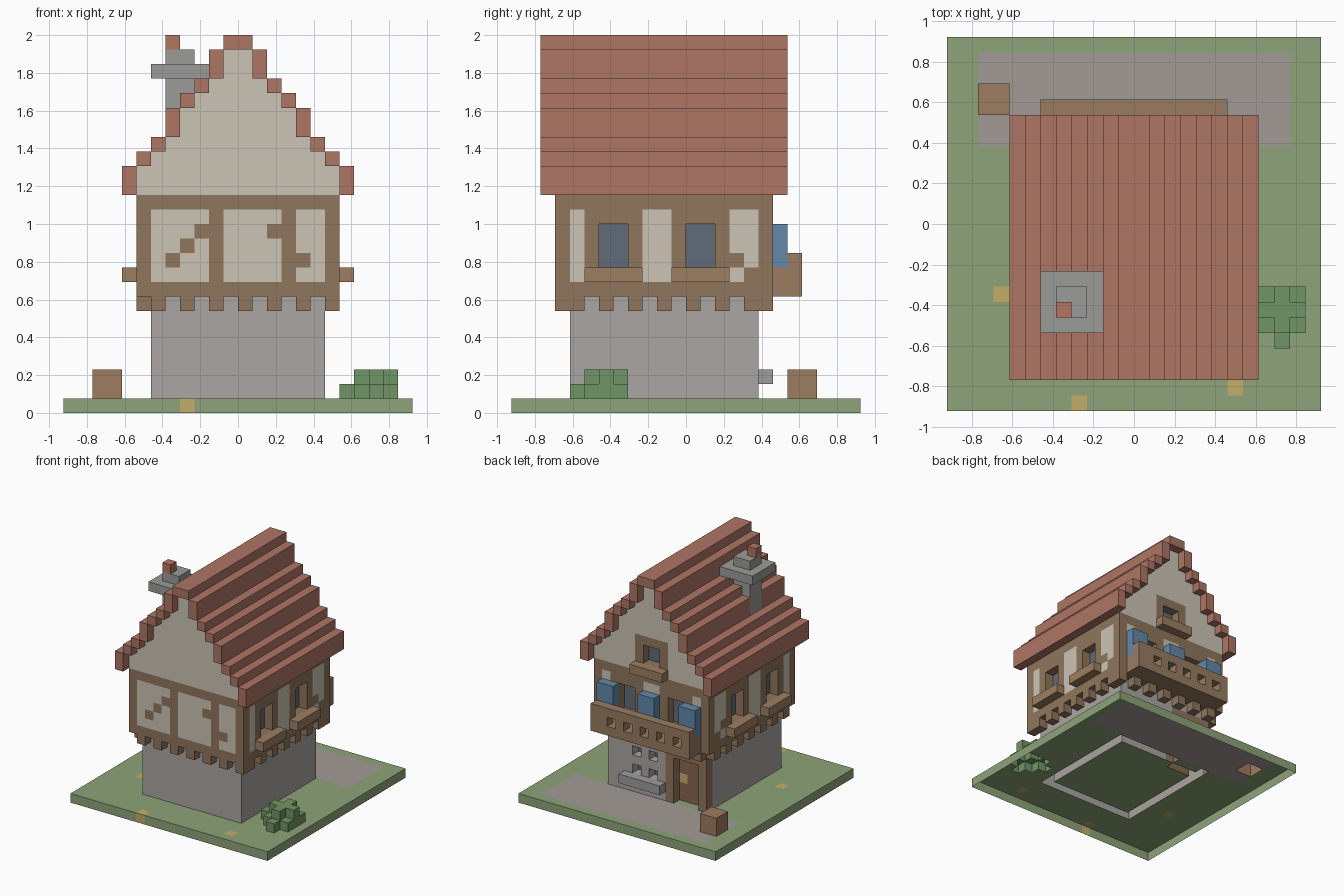
import bpy, bmesh
from mathutils import Vector

if "Cube" in bpy.data.objects:
    bpy.data.objects.remove(bpy.data.objects["Cube"])

V = 1 / 13          # one block
cells = {}          # block position -> part name

COLORS = {
    "ground": (.27, .37, .19), "path": (.36, .33, .31), "flowers": (.55, .42, .14),
    "stone_walls": (.40, .38, .36), "stone_window_sill": (.34, .34, .34),
    "timber_frame": (.28, .18, .11), "plaster_walls": (.60, .56, .46),
    "window_sills": (.34, .21, .12), "window_glass": (.12, .15, .19),
    "shutters": (.12, .25, .40), "balcony": (.32, .20, .12), "door": (.24, .14, .08),
    "door_knob": (.60, .42, .15), "roof": (.42, .18, .13), "chimney": (.33, .33, .32),
    "chimney_pot": (.45, .18, .12), "barrel": (.34, .20, .12), "bush": (.16, .30, .13),
}


def box(part, x0, x1, y0, y1, z0, z1):
    """Fill a block range; part None clears it."""
    for x in range(x0, x1):
        for y in range(y0, y1):
            for z in range(z0, z1):
                if part:
                    cells[x, y, z] = part
                else:
                    cells.pop((x, y, z), None)


def shell(part, x0, x1, y0, y1, z0, z1):
    """Four walls, one block thick."""
    box(part, x0, x1, y0, y0 + 1, z0, z1)
    box(part, x0, x1, y1 - 1, y1, z0, z1)
    box(part, x0, x0 + 1, y0, y1, z0, z1)
    box(part, x1 - 1, x1, y0, y1, z0, z1)


# Ground, path, flowers
box("ground", -12, 12, -12, 12, 0, 1)
box("path", -10, 10, 5, 11, 0, 1)
for x, y in ((-9, -5), (-4, -12), (6, -11)):
    box("flowers", x, x + 1, y, y + 1, 0, 1)

# Stone ground floor
shell("stone_walls", -6, 6, -8, 5, 1, 8)

# Barred stone window and its sill
for x in (0, 2):
    for z in (3, 5):
        box(None, x, x + 1, 4, 5, z, z + 1)
box("window_glass", -1, 4, 3, 4, 2, 7)
box("stone_window_sill", -1, 4, 5, 6, 2, 3)

# Door in a timber frame at the corner
box("timber_frame", -6, -1, 4, 5, 1, 7)
box(None, -5, -2, 4, 5, 1, 6)
box("door", -5, -2, 3, 4, 1, 6)
box("door_knob", -3, -2, 3, 4, 3, 4)

# Upper floor: plaster between beams and posts
shell("plaster_walls", -7, 7, -9, 6, 9, 14)
shell("timber_frame", -7, 7, -9, 6, 8, 9)
shell("timber_frame", -7, 7, -9, 6, 14, 15)
for x in (-7, 6):
    for y in (-9, 5):
        box("timber_frame", x, x + 1, y, y + 1, 8, 15)

# Joist ends under the overhang
for x in range(-6, 7, 2):
    for y in (-9, 5):
        box("timber_frame", x, x + 1, y, y + 1, 7, 8)
for y in range(-8, 5, 2):
    for x in (-7, 6):
        box("timber_frame", x, x + 1, y, y + 1, 7, 8)

# Front posts and stepped braces
for x in (-2, 3):
    box("timber_frame", x, x + 1, -9, -8, 9, 14)
for x, z in ((-3, 12), (-4, 11), (-5, 10), (2, 12), (4, 10)):
    box("timber_frame", x, x + 1, -9, -8, z, z + 1)

# Side windows with frames, recessed glass and sills
for wall, inner, sill in ((6, 5, 7), (-7, -6, -8)):
    for y in (-7, -1):
        box("timber_frame", wall, wall + 1, y, y + 4, 9, 14)
        box(None, wall, wall + 1, y + 1, y + 3, 10, 13)
        box("window_glass", inner, inner + 1, y + 1, y + 3, 10, 13)
        box("window_sills", sill, sill + 1, y, y + 4, 9, 10)
    box("timber_frame", wall, wall + 1, 3, 4, 10, 11)
    box("timber_frame", wall, wall + 1, 4, 5, 9, 10)

# Back windows and shutters
for x in (-4, 2):
    box("timber_frame", x - 1, x + 3, 5, 6, 9, 14)
    box(None, x, x + 2, 5, 6, 10, 13)
    box("window_glass", x, x + 2, 4, 5, 10, 13)
for x in (-6, -1, 4):
    box("shutters", x, x + 2, 6, 7, 10, 13)

# Balcony with pierced railing
box("balcony", -6, 6, 6, 8, 8, 9)
box("balcony", -6, 6, 7, 8, 9, 11)
for x in (-6, 5):
    box("balcony", x, x + 1, 6, 7, 9, 10)
for x in range(-5, 5, 2):
    box(None, x, x + 1, 7, 8, 9, 10)

# Stepped roof and the gables beneath it: (half width, bottom, top)
for c, z0, z1 in ((7, 15, 17), (6, 17, 18), (5, 18, 19), (4, 19, 21),
                  (3, 21, 22), (2, 22, 23), (1, 23, 25), (0, 25, 26)):
    for x in (c, -c - 1):
        box("roof", x, x + 1, -10, 7, z0, z1)
    for y in (-9, 5):
        box("plaster_walls", -c, c, y, y + 1, z0, z1)

# Gable window at the back
box("timber_frame", -2, 2, 5, 6, 15, 19)
box(None, -1, 1, 5, 6, 16, 18)
box("window_glass", -1, 1, 4, 5, 16, 18)
box("window_sills", -2, 2, 6, 7, 15, 16)

# Chimney
box("chimney", -5, -3, -6, -4, 19, 25)
box("chimney", -6, -2, -7, -3, 23, 24)
box("chimney_pot", -5, -4, -6, -5, 25, 26)

# Barrel and bush
box("barrel", -10, -8, 7, 9, 1, 3)
box("bush", 8, 11, -7, -4, 1, 2)
box("bush", 9, 10, -7, -4, 2, 3)
box("bush", 8, 11, -6, -5, 2, 3)
box("bush", 9, 10, -8, -7, 1, 2)
box("bush", 7, 8, -6, -5, 1, 2)

# Turn each part's exposed block sides into one mesh
AXES = [Vector(a) for a in ((1, 0, 0), (0, 1, 0), (0, 0, 1))]
for part, color in COLORS.items():
    bm = bmesh.new()
    for cell in [c for c, p in cells.items() if p == part]:
        mid = Vector(cell) + Vector((.5, .5, .5))
        for i in range(3):
            for s in (1, -1):
                n = AXES[i] * s
                near = tuple(int(a + b) for a, b in zip(cell, n))
                if near in cells or near[2] < 0:     # hidden side or open base
                    continue
                u = AXES[(i + 1) % 3] / 2
                w = n.cross(u)
                o = mid + n / 2
                bm.faces.new([bm.verts.new(p * V) for p in
                              (o - u - w, o + u - w, o + u + w, o - u + w)])
    bmesh.ops.remove_doubles(bm, verts=bm.verts, dist=1e-4)
    mesh = bpy.data.meshes.new(part)
    bm.to_mesh(mesh)
    bm.free()
    mat = bpy.data.materials.new(part)
    mat.diffuse_color = (*color, 1)
    mat.use_nodes = True
    mat.node_tree.nodes["Principled BSDF"].inputs["Base Color"].default_value = mat.diffuse_color
    mesh.materials.append(mat)
    bpy.context.collection.objects.link(bpy.data.objects.new(part, mesh))
